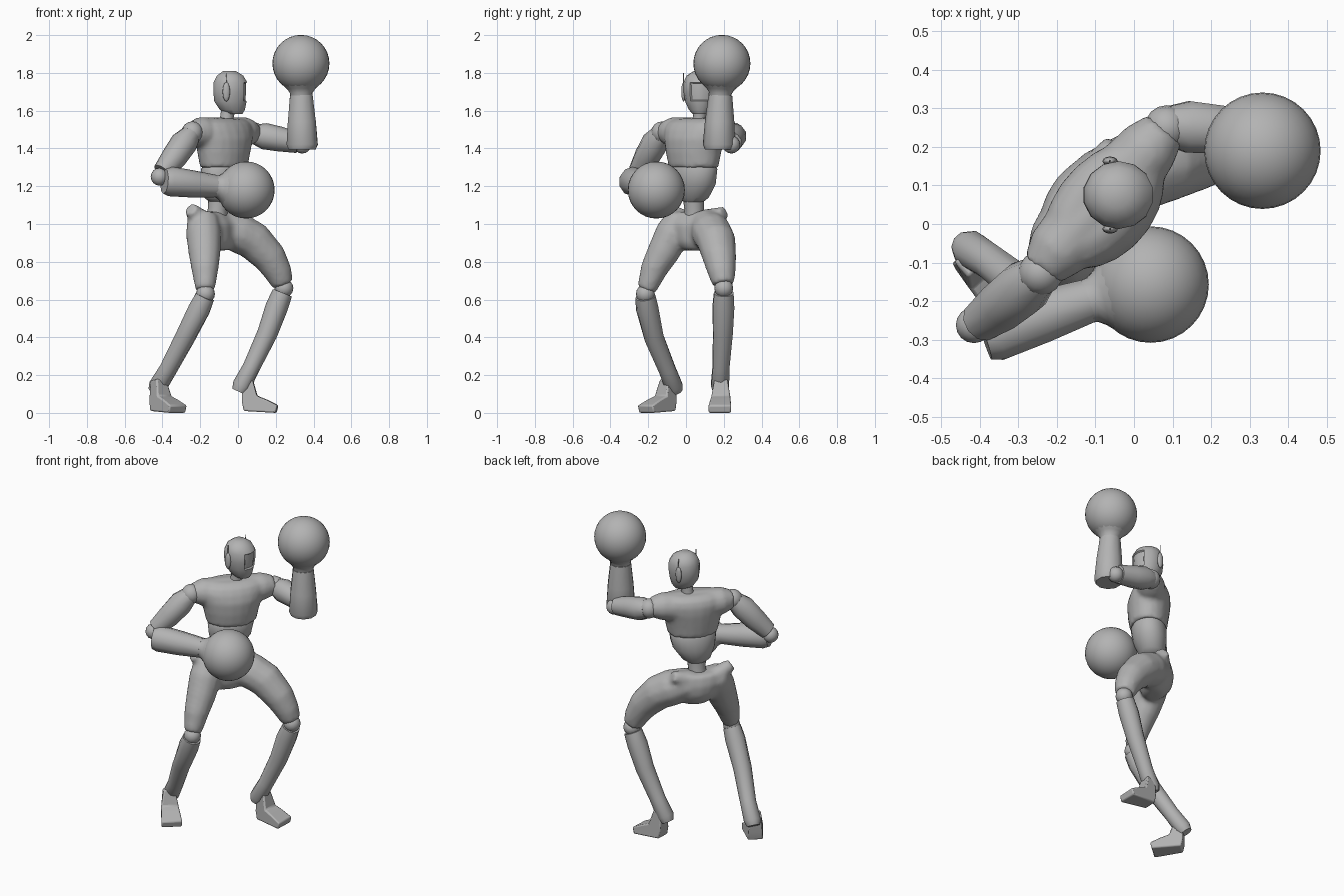
import bpy, bmesh, math
from mathutils import Vector, Quaternion, Matrix

cube = bpy.data.objects.get("Cube")
if cube:
    bpy.data.objects.remove(cube)

grey = bpy.data.materials.new("plain grey")
grey.use_nodes = True
TONE = (0.45, 0.45, 0.45, 1)
grey.diffuse_color = TONE
grey.node_tree.nodes["Principled BSDF"].inputs["Base Color"].default_value = TONE


def finish(name, bm, angle=40):
    bmesh.ops.recalc_face_normals(bm, faces=bm.faces)
    mesh = bpy.data.meshes.new(name)
    bm.to_mesh(mesh)
    bm.free()
    mesh.materials.append(grey)
    ob = bpy.data.objects.new(name, mesh)
    bpy.context.collection.objects.link(ob)
    bpy.ops.object.select_all(action='DESELECT')
    ob.select_set(True)
    bpy.context.view_layer.objects.active = ob
    bpy.ops.object.shade_smooth_by_angle(angle=math.radians(angle))
    return ob


def blend(ob, passes):
    """Fuse overlapping shells into one soft skin."""
    remesh = ob.modifiers.new("fuse", 'REMESH')
    remesh.mode = 'VOXEL'
    remesh.voxel_size = 0.013
    remesh.use_smooth_shade = True
    soften = ob.modifiers.new("soften", 'SMOOTH')
    soften.factor = 0.5
    soften.iterations = passes


def skin(bm, rings, sides):
    """Bridge elliptical rings of (centre, rotation, half width, half depth)."""
    loops = []
    for centre, rot, a, b in rings:
        loop = []
        for i in range(sides):
            t = math.tau * (i + 0.5) / sides
            p = Vector((a * math.cos(t), b * math.sin(t), 0))
            loop.append(bm.verts.new(Vector(centre) + rot @ p))
        loops.append(loop)
    for lo, hi in zip(loops, loops[1:]):
        for i in range(sides):
            j = (i + 1) % sides
            bm.faces.new((lo[i], lo[j], hi[j], hi[i]))
    bm.faces.new(loops[0])
    bm.faces.new(loops[-1])


def limb_rings(points):
    """Rings square to a path of (x, y, z, radius)."""
    rings = []
    for i, p in enumerate(points):
        a = Vector(points[max(i - 1, 0)][:3])
        b = Vector(points[min(i + 1, len(points) - 1)][:3])
        rings.append((p[:3], (b - a).to_track_quat('Z', 'Y'), p[3], p[3]))
    return rings


def upright_rings(levels, yaw):
    """Level rings of (x, y, z, half width, half depth) turned by yaw."""
    rot = Quaternion((0, 0, 1), math.radians(yaw))
    return [(v[:3], rot, v[3], v[4]) for v in levels]


def limb(name, points, sides=10):
    bm = bmesh.new()
    skin(bm, limb_rings(points), sides)
    return finish(name, bm)


def upright(name, levels, yaw, sides=20):
    bm = bmesh.new()
    skin(bm, upright_rings(levels, yaw), sides)
    return finish(name, bm)


def ball(name, centre, size, segments=16):
    bm = bmesh.new()
    bmesh.ops.create_uvsphere(bm, u_segments=segments, v_segments=segments // 2, radius=1)
    size = size if isinstance(size, tuple) else (size,) * 3
    bmesh.ops.transform(bm, matrix=Matrix.Translation(centre) @ Matrix.Diagonal((*size, 1)), verts=bm.verts)
    return finish(name, bm, 60)


# chest with a shoulder yoke
bm = bmesh.new()
skin(bm, upright_rings([
    (-0.075, 0.04, 1.30, 0.147, 0.108), (-0.075, 0.04, 1.38, 0.165, 0.12),
    (-0.075, 0.045, 1.45, 0.185, 0.126), (-0.08, 0.05, 1.50, 0.2, 0.118),
    (-0.08, 0.055, 1.535, 0.19, 0.1), (-0.08, 0.06, 1.558, 0.15, 0.065)], 49), 20)
skin(bm, limb_rings([(-0.24, -0.12, 1.487, 0.056), (-0.205, -0.075, 1.487, 0.08), (-0.08, 0.06, 1.465, 0.1),
                     (0.04, 0.2, 1.487, 0.08), (0.08, 0.245, 1.487, 0.058)]), 14)
blend(finish("chest", bm), 3)
upright("abdomen", [
    (-0.1, 0.04, 1.115, 0.05, 0.05), (-0.1, 0.04, 1.14, 0.085, 0.075),
    (-0.085, 0.042, 1.21, 0.125, 0.098), (-0.078, 0.04, 1.29, 0.138, 0.104),
    (-0.076, 0.04, 1.31, 0.128, 0.095)], 52)
limb("waist", [(-0.115, 0.045, 1.02, 0.058), (-0.107, 0.043, 1.08, 0.052), (-0.1, 0.04, 1.15, 0.058)], 12)
limb("neck", [(-0.065, 0.07, 1.52, 0.043), (-0.058, 0.072, 1.57, 0.035), (-0.045, 0.075, 1.64, 0.042)], 12)

# hips and thighs blended into one skin
bm = bmesh.new()
skin(bm, upright_rings([
    (-0.105, 0.05, 0.86, 0.07, 0.05), (-0.115, 0.05, 0.9, 0.115, 0.085), (-0.125, 0.05, 0.94, 0.135, 0.098),
    (-0.13, 0.045, 1.0, 0.15, 0.102), (-0.14, 0.05, 1.065, 0.15, 0.07)], 58), 16)
skin(bm, limb_rings([(-0.185, -0.02, 1.03, 0.085), (-0.182, -0.07, 0.95, 0.095), (-0.177, -0.12, 0.85, 0.087),
                     (-0.175, -0.17, 0.76, 0.073), (-0.174, -0.21, 0.65, 0.052)]), 12)
skin(bm, limb_rings([(-0.1, 0.1, 1.0, 0.09), (0.0, 0.135, 0.955, 0.108), (0.083, 0.16, 0.91, 0.104),
                     (0.17, 0.178, 0.82, 0.09), (0.215, 0.19, 0.74, 0.074), (0.237, 0.198, 0.68, 0.058)]), 12)
for tip, root in (((-0.045, 0.205, 1.06), (-0.11, 0.11, 1.02)), ((-0.25, -0.1, 1.08), (-0.2, -0.02, 1.02))):
    skin(bm, limb_rings([(*root, 0.06), (*tip, 0.037)]), 10)
blend(finish("hips_and_thighs", bm), 8)

# head with an inset face panel
bm = bmesh.new()
skin(bm, upright_rings([
    (-0.02, 0.075, 1.583, 0.045, 0.04), (-0.03, 0.075, 1.605, 0.068, 0.06), (-0.04, 0.075, 1.65, 0.088, 0.08),
    (-0.04, 0.075, 1.7, 0.093, 0.088), (-0.04, 0.075, 1.75, 0.091, 0.088),
    (-0.042, 0.075, 1.785, 0.072, 0.072), (-0.045, 0.075, 1.81, 0.034, 0.034)], 0), 14)
bmesh.ops.recalc_face_normals(bm, faces=bm.faces)
panel = [f for f in bm.faces if f.normal.x > 0.8 and 1.66 < f.calc_center_median().z < 1.75]
bmesh.ops.inset_region(bm, faces=panel, thickness=0.006, depth=-0.008)
finish("head", bm)

# ear pods with thin aerials
for side, y in (("right", -0.013), ("left", 0.163)):
    ball(side + "_ear_pod", (-0.062, y, 1.70), (0.02, 0.012, 0.052), 12)
    limb(side + "_aerial", [(-0.062, y, 1.7, 0.004), (-0.062, y, 1.8, 0.002)], 6)

# arms, each ending in a round mitt
ARMS = {
    "right": dict(
        shoulder=(-0.242, -0.127, 1.485), elbow=(-0.415, -0.262, 1.25),
        upper=[(-0.25, -0.135, 1.475, 0.054), (-0.285, -0.165, 1.43, 0.072),
               (-0.34, -0.21, 1.35, 0.068), (-0.4, -0.255, 1.275, 0.053)],
        fore=[(-0.39, -0.29, 1.228, 0.068), (-0.36, -0.28, 1.226, 0.079),
              (-0.24, -0.24, 1.212, 0.072), (-0.12, -0.2, 1.2, 0.06)],
        mitt=(0.043, -0.157, 1.18)),
    "left": dict(
        shoulder=(0.085, 0.25, 1.48), elbow=(0.34, 0.24, 1.42),
        upper=[(0.09, 0.255, 1.475, 0.054), (0.14, 0.252, 1.465, 0.07),
               (0.22, 0.245, 1.45, 0.066), (0.32, 0.24, 1.43, 0.055)],
        fore=[(0.34, 0.175, 1.395, 0.075), (0.34, 0.175, 1.42, 0.086),
              (0.338, 0.178, 1.54, 0.078), (0.335, 0.182, 1.68, 0.063)],
        mitt=(0.333, 0.19, 1.85)),
}
for side, arm in ARMS.items():
    ball(side + "_shoulder", arm["shoulder"], 0.058)
    ball(side + "_elbow", arm["elbow"], 0.047)
    limb(side + "_upper_arm", arm["upper"])
    limb(side + "_forearm", arm["fore"])
    mitt, wrist = Vector(arm["mitt"]), Vector(arm["fore"][-1][:3])
    limb(side + "_cuff", [(*wrist.lerp(mitt, t), r) for t, r in
                          ((-0.1, 0.056), (0.08, 0.06), (0.2, 0.074), (0.38, 0.106))], 16)
    ball(side + "_mitt", arm["mitt"], 0.151, 32)

# lower legs and feet
SOLE = [(-0.02, 0.06), (-0.01, 0.01), (0.16, 0), (0.17, 0.04), (0.11, 0.07),
        (0.06, 0.09), (0.035, 0.18), (-0.02, 0.17)]
LEGS = {
    "right": dict(knee=(-0.172, -0.215, 0.63), origin=(-0.427, -0.09), toe=(0.66, -0.75),
                  shin=[(-0.175, -0.215, 0.615, 0.054), (-0.205, -0.205, 0.55, 0.06), (-0.28, -0.17, 0.4, 0.054),
                        (-0.37, -0.1, 0.23, 0.047), (-0.425, -0.065, 0.14, 0.05), (-0.44, -0.055, 0.112, 0.038)]),
    "left": dict(knee=(0.243, 0.2, 0.66), origin=(0.042, 0.187), toe=(1, -0.05),
                 shin=[(0.235, 0.2, 0.635, 0.054), (0.205, 0.198, 0.56, 0.06), (0.155, 0.195, 0.42, 0.054),
                       (0.07, 0.185, 0.24, 0.046), (0.02, 0.18, 0.145, 0.05), (0.004, 0.18, 0.112, 0.038)]),
}
for side, leg in LEGS.items():
    ball(side + "_knee", leg["knee"], 0.05)
    limb(side + "_shin", leg["shin"])
    bm = bmesh.new()
    along = Vector((*leg["toe"], 0)).normalized()
    across = Vector((-along.y, along.x, 0))
    walls = []
    for sign in (-1, 1):
        wall = []
        for s, z in SOLE:
            half = 0.034 if z > 0.1 else 0.044 + 0.1 * max(s, 0)
            p = Vector((*leg["origin"], z)) + along * s + across * sign * half
            wall.append(bm.verts.new(p))
        bm.faces.new(wall)
        walls.append(wall)
    for i in range(len(SOLE)):
        bm.faces.new((walls[0][i - 1], walls[0][i], walls[1][i], walls[1][i - 1]))
    foot = finish(side + "_foot", bm)
    bevel = foot.modifiers.new("rounding", 'BEVEL')
    bevel.width = 0.008
    bevel.segments = 2
